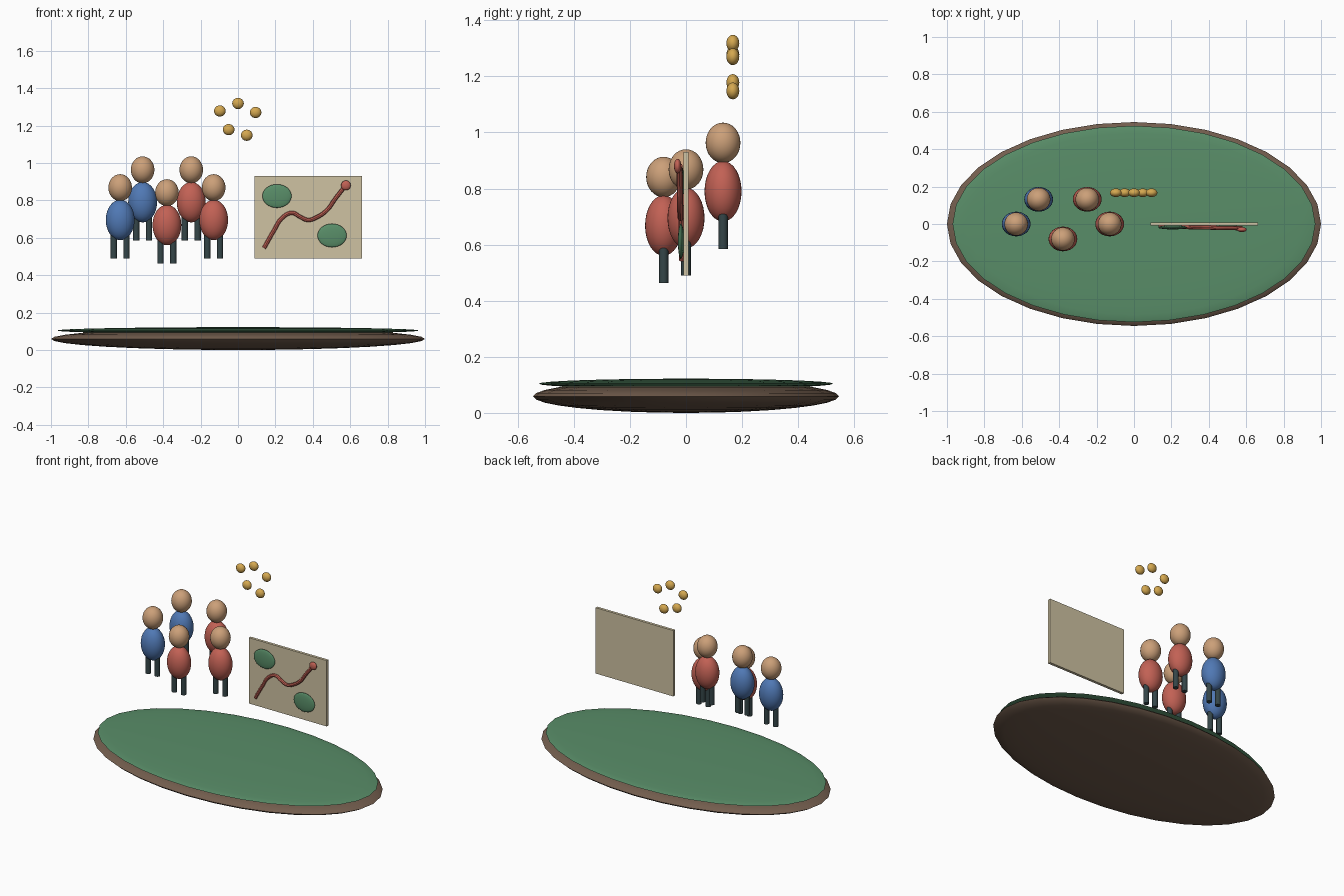
import bpy
from math import radians

if "Cube" in bpy.data.objects:
    bpy.data.objects.remove(bpy.data.objects["Cube"])


def material(name, rgb):
    m = bpy.data.materials.new(name)
    m.diffuse_color = (*rgb, 1)
    m.use_nodes = True
    m.node_tree.nodes["Principled BSDF"].inputs["Base Color"].default_value = m.diffuse_color
    return m


GREEN = material("green", (0.10, 0.27, 0.14))
BROWN = material("brown", (0.17, 0.11, 0.075))
SKIN = material("tan", (0.60, 0.35, 0.19))
RED = material("red", (0.54, 0.12, 0.09))
BLUE = material("blue", (0.08, 0.19, 0.46))
DARK = material("dark", (0.035, 0.06, 0.065))
GOLD = material("gold", (0.66, 0.39, 0.08))
PAPER = material("paper", (0.62, 0.54, 0.36))


def finish(name, mat, scale=None):
    o = bpy.context.object
    o.name = name
    if scale:
        o.scale = scale
        bpy.ops.object.transform_apply(location=False, rotation=False, scale=True)
    o.data.materials.append(mat)
    bpy.ops.object.shade_smooth_by_angle(angle=radians(40))
    return o


def ellipsoid(name, loc, radii, mat, segments=32, rings=16):
    bpy.ops.mesh.primitive_uv_sphere_add(segments=segments, ring_count=rings,
                                         radius=1, location=loc)
    o = finish(name, mat, radii)
    o.data.shade_smooth()
    return o


def leg(name, x, y, z0, z1):
    bpy.ops.mesh.primitive_cylinder_add(vertices=16, radius=0.017, depth=z1 - z0,
                                        location=(x, y, (z0 + z1) / 2))
    finish(name, DARK)


# island: brown underside with a thin green top
ellipsoid("island_base", (0, 0, 0.059), (1, 0.545, 0.059), BROWN)
ellipsoid("island_grass", (0, 0, 0.104), (0.97, 0.525, 0.018), GREEN)

# group of figures: x, y, foot height, shirt
figures = [(-0.63, 0, 0.49, BLUE), (-0.51, 0.132, 0.585, BLUE),
           (-0.38, -0.08, 0.463, RED), (-0.25, 0.132, 0.585, RED),
           (-0.13, 0, 0.49, RED)]
for i, (x, y, z, shirt) in enumerate(figures, 1):
    ellipsoid(f"body_{i}", (x, y, z + 0.205), (0.077, 0.066, 0.108), shirt)
    ellipsoid(f"head_{i}", (x, y, z + 0.378), (0.063, 0.062, 0.072), SKIN)
    for side, s in (("left", -1), ("right", 1)):
        leg(f"leg_{side}_{i}", x + s * 0.034, y, z, z + 0.16)

# map board
bpy.ops.mesh.primitive_cube_add(size=1, location=(0.375, 0, 0.71))
finish("map_board", PAPER, (0.575, 0.018, 0.44))

# green patches on the map
for i, (x, z) in enumerate([(0.208, 0.823), (0.503, 0.612)], 1):
    ellipsoid(f"map_patch_{i}", (x, -0.018, z), (0.078, 0.011, 0.063), GREEN)

# winding route with an end marker
pts = [(0.139, 0.545), (0.193, 0.64), (0.235, 0.705), (0.289, 0.733), (0.332, 0.712),
       (0.374, 0.695), (0.422, 0.71), (0.476, 0.748), (0.519, 0.807), (0.577, 0.882)]
curve = bpy.data.curves.new("map_route", 'CURVE')
curve.dimensions = '3D'
curve.bevel_depth = 0.011
curve.bevel_resolution = 2
curve.resolution_u = 6
curve.use_fill_caps = True
spline = curve.splines.new('BEZIER')
spline.bezier_points.add(len(pts) - 1)
for i, (bp, (x, z)) in enumerate(zip(spline.bezier_points, pts)):
    bp.co = (x, -0.014 - 0.001 * i, z)
    bp.handle_left_type = bp.handle_right_type = 'AUTO'
route = bpy.data.objects.new("map_route", curve)
bpy.context.collection.objects.link(route)
bpy.ops.object.select_all(action='DESELECT')
route.select_set(True)
bpy.context.view_layer.objects.active = route
bpy.ops.object.convert(target='MESH')
finish("map_route", RED)
ellipsoid("route_marker", (0.577, -0.03, 0.88), (0.026, 0.013, 0.026), RED, 24, 12)

# floating ring of golden beads
beads = [(-0.097, 1.278), (0, 1.318), (0.094, 1.27), (-0.05, 1.178), (0.047, 1.148)]
for i, (x, z) in enumerate(beads, 1):
    ellipsoid(f"gold_bead_{i}", (x, 0.167, z), (0.031, 0.023, 0.03), GOLD, 24, 12)
